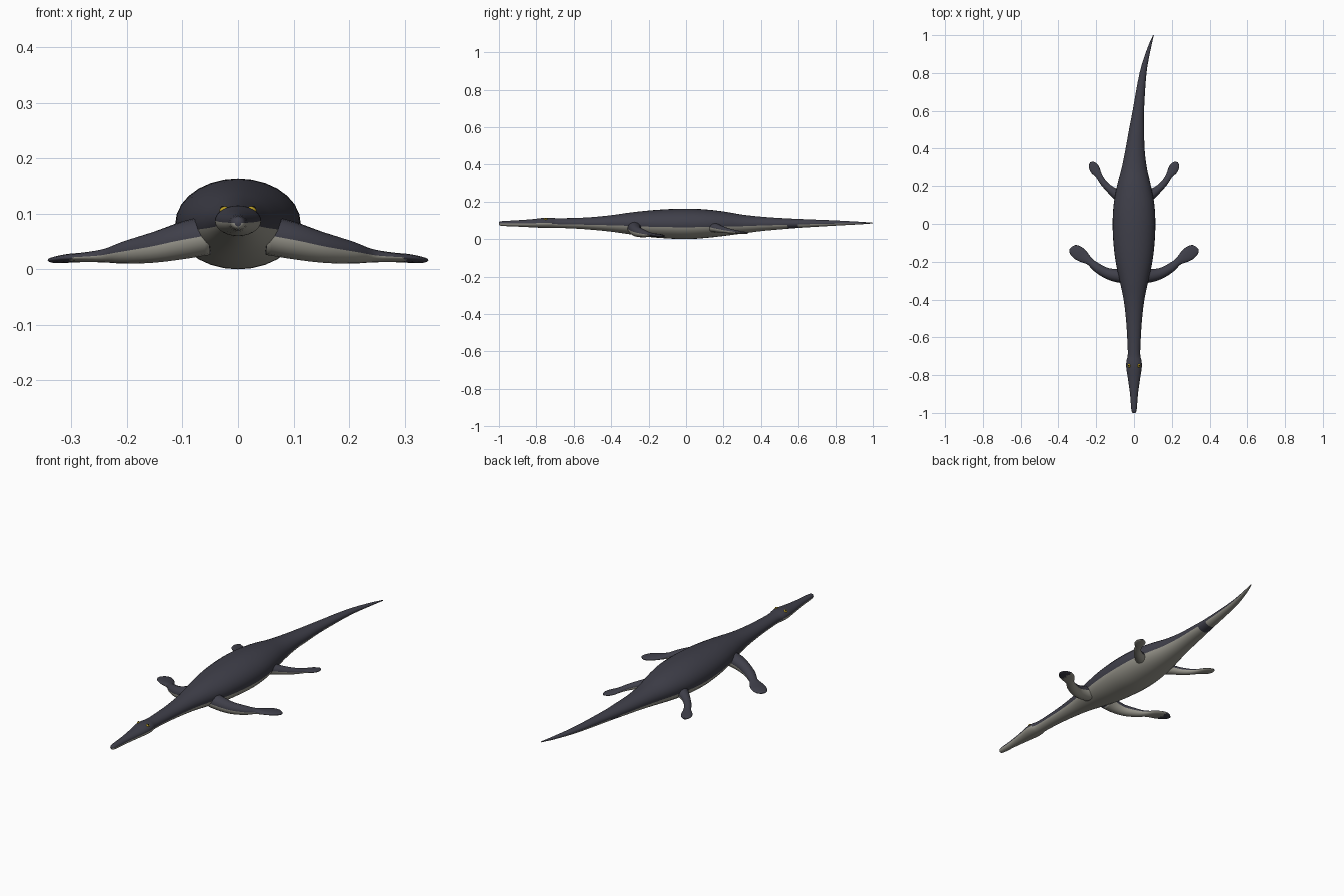
import bpy, bmesh, math
from mathutils import Vector

if "Cube" in bpy.data.objects:
    bpy.data.objects.remove(bpy.data.objects["Cube"], do_unlink=True)


def material(name, rgb):
    m = bpy.data.materials.new(name)
    m.use_nodes = True
    m.diffuse_color = (*rgb, 1)
    m.node_tree.nodes["Principled BSDF"].inputs["Base Color"].default_value = (*rgb, 1)
    return m


DARK = material("slate skin", (0.05, 0.05, 0.068))
PALE = material("pale belly", (0.33, 0.32, 0.275))
YELLOW = material("amber eye", (0.55, 0.38, 0.02))
BLACK = material("black pupil", (0.01, 0.01, 0.01))


def spline(stations, steps):
    """Smooth the stations with a Catmull-Rom curve."""
    pts = [Vector(s) for s in stations]
    pts = [pts[0]] + pts + [pts[-1]]
    out = []
    for a, b, c, d in zip(pts, pts[1:], pts[2:], pts[3:]):
        for k in range(steps):
            t = k / steps
            out.append(0.5 * (2 * b + (c - a) * t + (2 * a - 5 * b + 4 * c - d) * t * t
                              + (3 * b - a - 3 * c + d) * t ** 3))
    return out + [pts[-1]]


def loft(name, stations, sides, steps, is_pale):
    """Skin ellipses (x, y, z, half width, half height) along a path."""
    rows = spline(stations, steps)
    bm = bmesh.new()
    rings = []
    for i, (x, y, z, w, h) in enumerate(rows):
        a, b = rows[max(i - 1, 0)], rows[min(i + 1, len(rows) - 1)]
        t = Vector((b[0] - a[0], b[1] - a[1])).normalized()
        ring = []
        for k in range(sides):
            ang = math.tau * k / sides
            u = w * math.cos(ang)
            ring.append(bm.verts.new((x + t.y * u, y - t.x * u, z + h * math.sin(ang))))
        rings.append(ring)
    for r, q in zip(rings, rings[1:]):
        for k in range(sides):
            n = (k + 1) % sides
            f = bm.faces.new((r[k], r[n], q[n], q[k]))
            # height of the face on its ring, from -1 (below) to 1 (above)
            level = math.sin(math.tau * (k + 0.5) / sides)
            f.material_index = int(is_pale(f.calc_center_median(), level))
    for ring in (rings[0], rings[-1]):
        bm.faces.new(ring)
    bmesh.ops.recalc_face_normals(bm, faces=bm.faces)
    mesh = bpy.data.meshes.new(name)
    bm.to_mesh(mesh)
    bm.free()
    mesh.materials.append(DARK)
    mesh.materials.append(PALE)
    mesh.shade_smooth()
    ob = bpy.data.objects.new(name, mesh)
    bpy.context.collection.objects.link(ob)
    return ob


# Body from snout to tail tip: (y, middle x, half width, bottom, top)
profile = [
    (-1.0, 0, .006, .077, .090), (-.985, 0, .014, .071, .096), (-.9, 0, .021, .067, .101),
    (-.82, 0, .032, .063, .107), (-.76, 0, .041, .060, .114), (-.725, 0, .040, .060, .114),
    (-.69, 0, .033, .060, .112), (-.6, 0, .036, .057, .113), (-.5, 0, .043, .050, .118),
    (-.4, 0, .055, .040, .128), (-.3, 0, .076, .026, .142), (-.2, 0, .097, .012, .153),
    (-.1, 0, .109, .004, .160), (0, 0, .113, .0, .163), (.1, 0, .108, .006, .159),
    (.2, 0, .090, .017, .148), (.3, .002, .066, .030, .131), (.4, .006, .050, .043, .120),
    (.5, .014, .040, .052, .113), (.6, .023, .030, .060, .108), (.8, .048, .018, .072, .100),
    (.93, .080, .009, .079, .093), (1.0, .103, .002, .084, .088),
]


def body_pale(c, level):
    if .54 < c.y < .59:          # dark band around the tail
        return False
    return level < (.05 if c.y < -.72 else -.2)


loft("body", [(x, y, (lo + hi) / 2, w, (hi - lo) / 2) for y, x, w, lo, hi in profile],
     28, 4, body_pale)

# Paddle limbs
front = [(.05, -.275, .062, .040, .036), (.10, -.272, .052, .034, .034),
         (.15, -.258, .040, .028, .028), (.20, -.228, .031, .024, .021),
         (.235, -.198, .025, .020, .013), (.27, -.172, .022, .033, .009),
         (.30, -.150, .020, .036, .008), (.325, -.133, .017, .026, .006),
         (.333, -.126, .016, .010, .003)]
hind = [(.05, .125, .068, .036, .030), (.09, .155, .062, .028, .025),
        (.13, .185, .054, .020, .019), (.165, .222, .046, .017, .014),
        (.187, .258, .040, .018, .010), (.205, .286, .036, .026, .008),
        (.218, .312, .034, .023, .006), (.224, .330, .033, .008, .003)]


def limb_pale(c, level):
    return level < -.1 and abs(c.x) < .3


for side, s in (("left", 1), ("right", -1)):
    for name, path in (("front_paddle", front), ("hind_paddle", hind)):
        loft(f"{side}_{name}", [(s * p[0], *p[1:]) for p in path], 16, 4, limb_pale)

    # Eyes sit high on the sides of the head
    for name, mat, size, lift in (("eye", YELLOW, (.008, .010, .005), 0),
                                  ("pupil", BLACK, (.004, .004, .003), .0034)):
        bpy.ops.mesh.primitive_uv_sphere_add(
            segments=16, ring_count=8, radius=1,
            location=(s * (.026 + lift * .6), -.75, .1075 + lift))
        ob = bpy.context.object
        ob.name = f"{side}_{name}"
        ob.scale = size
        ob.rotation_euler.y = s * .5
        ob.data.materials.append(mat)
        ob.data.shade_smooth()
